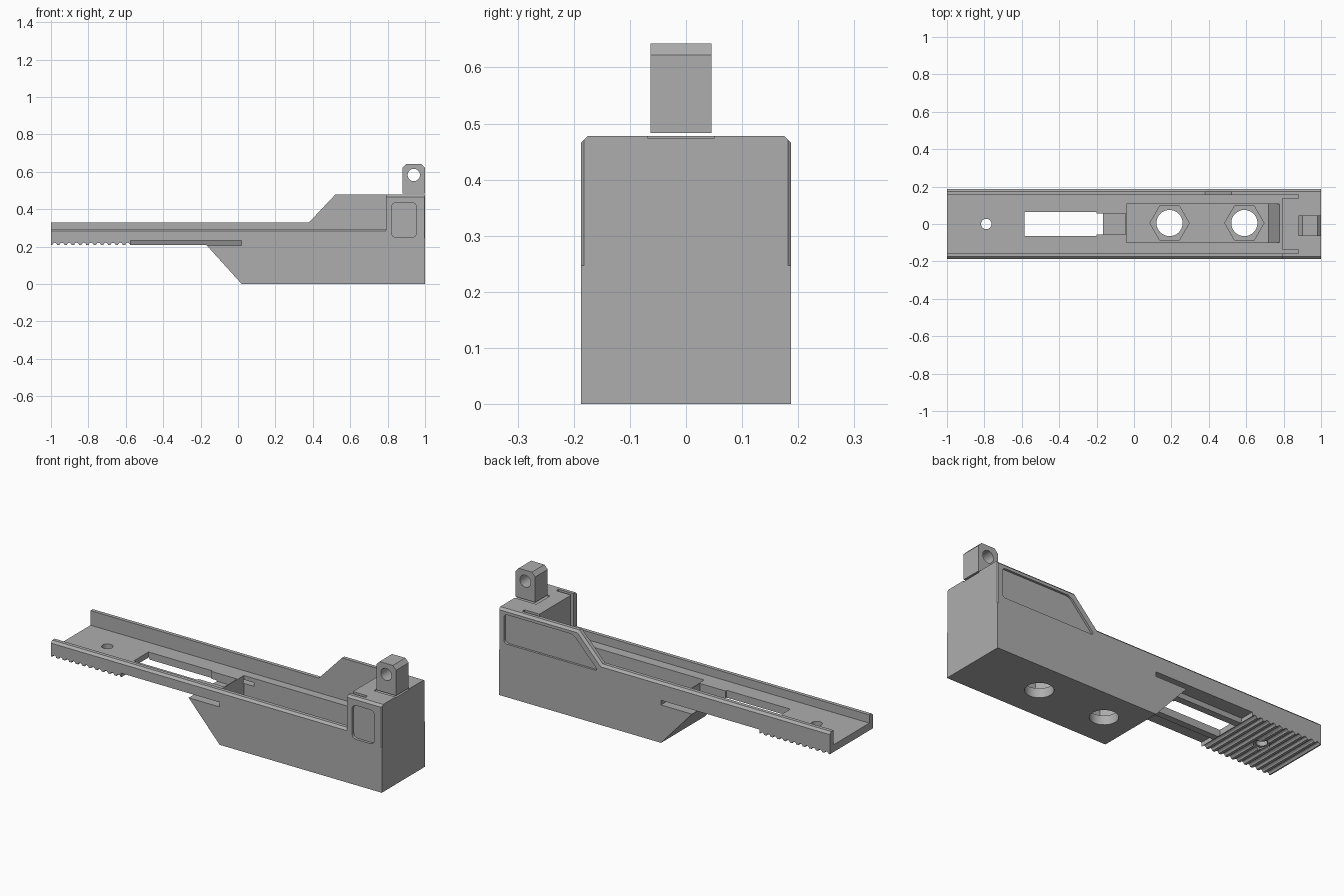
import bpy, bmesh, math
from mathutils import Vector

old = bpy.data.objects.get("Cube")
if old:
    bpy.data.objects.remove(old, do_unlink=True)

grey = bpy.data.materials.new("plain grey")
grey.use_nodes = True
colour = (0.42, 0.42, 0.42, 1)
grey.diffuse_color = colour
grey.node_tree.nodes["Principled BSDF"].inputs["Base Color"].default_value = colour


def prism(name, pts, axis, a, b, rounding=0, segments=4):
    """Extrude a 2D outline along an axis, optionally rounding its corners."""
    place = {"x": lambda u, v, t: (t, u, v),
             "y": lambda u, v, t: (u, t, v),
             "z": lambda u, v, t: (u, v, t)}[axis]
    bm = bmesh.new()
    face = bm.faces.new([bm.verts.new(place(u, v, a)) for u, v in pts])
    ext = bmesh.ops.extrude_face_region(bm, geom=[face])
    moved = [g for g in ext["geom"] if isinstance(g, bmesh.types.BMVert)]
    bmesh.ops.translate(bm, verts=moved, vec=Vector(place(0, 0, b - a)))
    if rounding:
        i = "xyz".index(axis)
        edges = [e for e in bm.edges if abs(e.verts[0].co[i] - e.verts[1].co[i]) > 1e-4]
        bmesh.ops.bevel(bm, geom=edges, offset=rounding, segments=segments,
                        profile=0.5, affect="EDGES")
    bmesh.ops.recalc_face_normals(bm, faces=bm.faces)
    mesh = bpy.data.meshes.new(name)
    bm.to_mesh(mesh)
    bm.free()
    mesh.materials.append(grey)
    ob = bpy.data.objects.new(name, mesh)
    bpy.context.scene.collection.objects.link(ob)
    return ob


def rect(u0, u1, v0, v1):
    return [(u0, v0), (u1, v0), (u1, v1), (u0, v1)]


def ring(u, v, r, n):
    return [(u + r * math.cos(math.tau * i / n), v + r * math.sin(math.tau * i / n))
            for i in range(n)]


def cut(target, *args, **kw):
    """Subtract a prism and discard the cutter."""
    tool = prism("cutter", *args, **kw)
    tool.hide_render = True
    mod = target.modifiers.new("cut", "BOOLEAN")
    mod.operation, mod.solver, mod.object = "DIFFERENCE", "EXACT", tool
    dg = bpy.context.evaluated_depsgraph_get()
    mesh = bpy.data.meshes.new_from_object(target.evaluated_get(dg))
    target.modifiers.clear()
    target.data = mesh
    bpy.data.objects.remove(tool, do_unlink=True)


def smooth(ob):
    bpy.ops.object.select_all(action="DESELECT")
    ob.select_set(True)
    bpy.context.view_layer.objects.active = ob
    bpy.ops.object.shade_smooth_by_angle(angle=math.radians(30))


W, FLOOR, TOP = 0.187, 0.25, 0.478

# Main body: side outline with the tall rear wall, chamfered along the top
outline = [(-1, 0.21), (-0.17, 0.21), (0.02, 0), (1, 0), (1, TOP),
           (0.52, TOP), (0.38, 0.33), (-1, 0.33)]
body = prism("chassis_body", outline, "y", -W, W)
bm = bmesh.new()
bm.from_mesh(body.data)
rim = [e for e in bm.edges if min(v.co.z for v in e.verts) > 0.3
       and abs(e.verts[0].co.x - e.verts[1].co.x) > 0.01]
bmesh.ops.bevel(bm, geom=rim, offset=0.012, segments=1, affect="EDGES")
bm.to_mesh(body.data)
bm.free()

# Channel, low front wall and its chamfer
cut(body, rect(-1.1, 0.79, FLOOR, 0.6), "y", -0.155, 0.155)
cut(body, rect(-1.1, 0.79, 0.295, 0.6), "y", -0.3, 0)
cut(body, [(-0.2, 0.283), (-W, 0.283), (-0.175, 0.295), (-0.175, 0.31), (-0.2, 0.31)],
    "x", -1.1, 0.79)

# Central pocket with ramp, then the floor openings
cut(body, [(-0.04, 0.3), (-0.04, 0.1), (0.72, 0.1), (0.785, 0.27), (0.785, 0.3)],
    "y", -0.1, 0.108)
cut(body, rect(-0.585, -0.2, -0.065, 0.063), "z", 0.1, 0.3)
cut(body, rect(-0.21, -0.17, -0.055, 0.055), "z", 0.1, 0.3)
cut(body, rect(-0.18, -0.045, -0.055, 0.055), "z", 0.205, 0.3)

# Nut seats with through holes
for x in (0.19, 0.59):
    cut(body, ring(x, 0.005, 0.105, 6), "z", 0.05, 0.2)
    cut(body, ring(x, 0.005, 0.07, 32), "z", -0.1, 0.2)
cut(body, ring(-0.79, 0, 0.028, 24), "z", 0.1, 0.3)
cut(body, ring(-0.79, 0, 0.045, 6), "z", 0.1, 0.226)

# Raised underside beside the opening, sloping at the outer edge
for s in (-1, 1):
    cut(body, [(s * 0.1, 0.207), (s * 0.11, 0.232), (s * 0.3, 0.232), (s * 0.3, 0.207)],
        "x", -0.575, 0.02)
    # Slits and edge chamfers of the end block
    cut(body, rect(0.77, 0.88, s * 0.137, s * 0.157), "z", FLOOR, 0.6)
    cut(body, [(1.01, s * 0.17), (1.01, s * 0.2), (0.985, s * 0.2)], "z", 0.247, 0.6)

# Grip serrations
for i in range(11):
    cut(body, ring(-0.98 + i * 0.039, 0.208, 0.013, 12), "y", -0.3, 0.3)

# Recessed side panels
cut(body, rect(0.82, 0.955, 0.25, 0.435), "y", -0.3, -W + 0.015, rounding=0.025)
cut(body, [(0.97, 0.29), (0.40, 0.29), (0.55, 0.45), (0.97, 0.45)],
    "y", W - 0.012, 0.3, rounding=0.02)

# Shallow seat under the lug
cut(body, rect(0.87, 1.1, -0.068, 0.05), "z", 0.473, 0.6)
smooth(body)

# Mounting lug with cross hole
lug = prism("mounting_lug", [(0.88, 0.483), (1, 0.483), (1, 0.622), (0.98, 0.643),
                             (0.90, 0.643), (0.88, 0.622)], "y", -0.063, 0.045)
cut(lug, ring(0.94, 0.583, 0.033, 32), "y", -0.2, 0.2)
smooth(lug)
